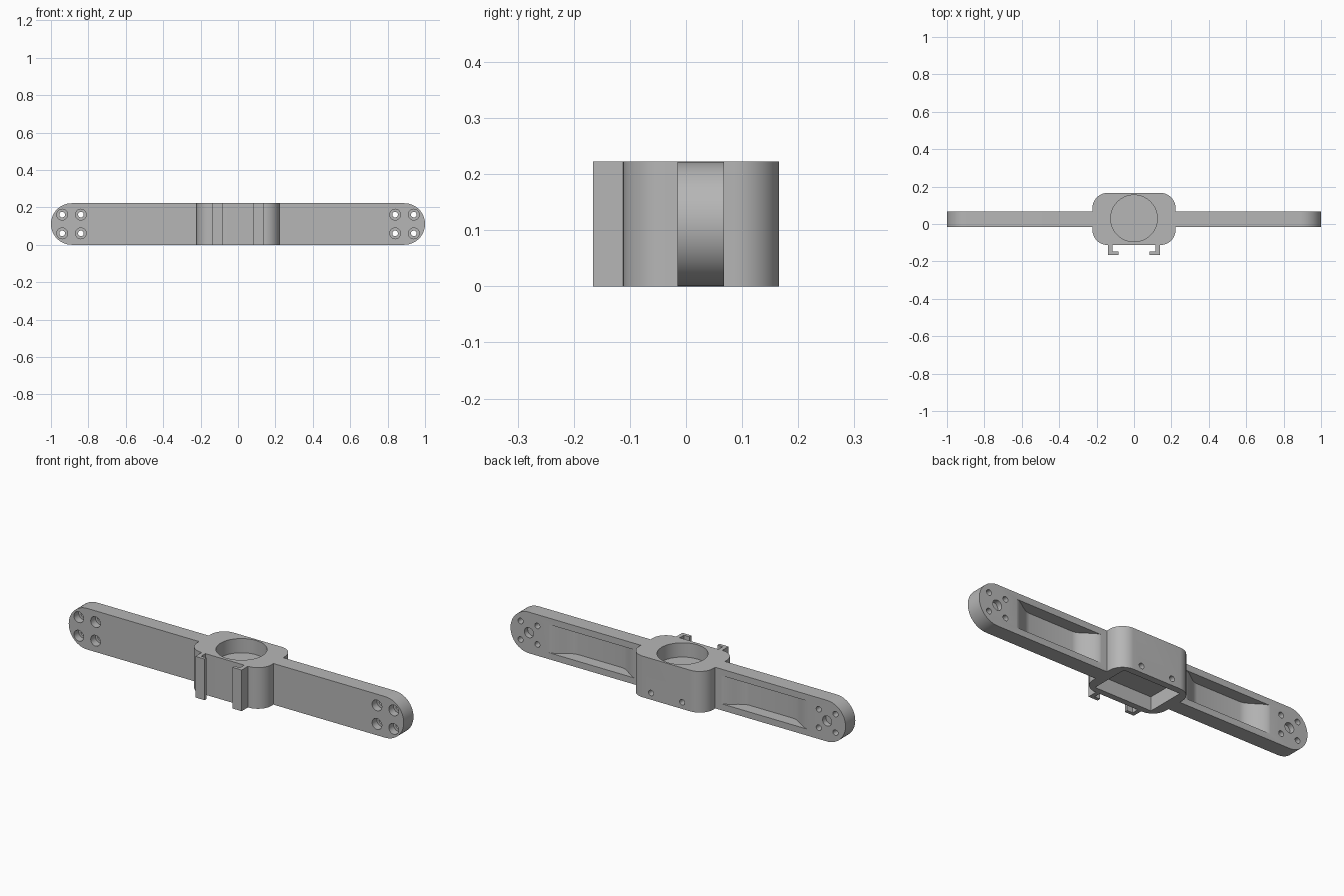
import bpy, bmesh, math
from mathutils import Vector

cube = bpy.data.objects.get("Cube")
if cube:
    bpy.data.objects.remove(cube, do_unlink=True)

grey = bpy.data.materials.new("plain grey")
grey.use_nodes = True
grey.diffuse_color = (0.47, 0.47, 0.47, 1)
grey.node_tree.nodes["Principled BSDF"].inputs["Base Color"].default_value = (0.47, 0.47, 0.47, 1)

HEIGHT = 0.222
MID = HEIGHT / 2
ARM_FRONT, ARM_BACK = -0.015, 0.068
HUB_FRONT, HUB_BACK = -0.112, 0.166


def prism(name, points, axis, low, high):
    """Extrude a flat outline along z (outline in x, y) or along y (outline in x, z)."""
    def place(a, b, t):
        return Vector((a, b, t)) if axis == "z" else Vector((a, t, b))
    bm = bmesh.new()
    face = bm.faces.new([bm.verts.new(place(a, b, low)) for a, b in points])
    new = bmesh.ops.extrude_face_region(bm, geom=[face])["geom"]
    verts = [v for v in new if isinstance(v, bmesh.types.BMVert)]
    bmesh.ops.translate(bm, verts=verts, vec=place(0, 0, high - low))
    bmesh.ops.recalc_face_normals(bm, faces=bm.faces)
    mesh = bpy.data.meshes.new(name)
    bm.to_mesh(mesh)
    bm.free()
    mesh.materials.append(grey)
    obj = bpy.data.objects.new(name, mesh)
    bpy.context.collection.objects.link(obj)
    return obj


def arc(cx, cy, r, start, end, n):
    angles = [math.radians(start + (end - start) * i / n) for i in range(n + 1)]
    return [(cx + r * math.cos(a), cy + r * math.sin(a)) for a in angles]


def circle(cx, cy, r):
    return arc(cx, cy, r, 0, 360, 40)[:-1]


def rectangle(x0, x1, y0, y1):
    return [(x0, y0), (x1, y0), (x1, y1), (x0, y1)]


def activate(obj):
    bpy.ops.object.select_all(action="DESELECT")
    obj.select_set(True)
    bpy.context.view_layer.objects.active = obj


def cut(obj, *cutters):
    activate(obj)
    for cutter in cutters:
        cutter.hide_render = True
        mod = obj.modifiers.new("cut", "BOOLEAN")
        mod.operation, mod.solver, mod.object = "DIFFERENCE", "EXACT", cutter
        bpy.ops.object.modifier_apply(modifier=mod.name)
        bpy.data.objects.remove(cutter, do_unlink=True)


def smooth(obj):
    activate(obj)
    bpy.ops.object.shade_smooth_by_angle(angle=math.radians(30))


# Central hub: rounded block, round bore above, rectangular pocket below
R = 0.08
hx, hy0, hy1 = 0.222 - R, HUB_FRONT + R, HUB_BACK - R
outline = (arc(hx, hy1, R, 0, 90, 16) + arc(-hx, hy1, R, 90, 180, 16)
           + arc(-hx, hy0, R, 180, 270, 16) + arc(hx, hy0, R, 270, 360, 16))
hub = prism("hub", outline, "z", 0, HEIGHT)
cut(hub,
    prism("bore_cutter", circle(0, 0.03, 0.125), "z", 0.145, 0.3),
    prism("pocket_cutter", rectangle(-0.17, 0.17, -0.08, 0.13), "z", -0.1, 0.075),
    *[prism("screw_cutter", circle(x, 0.036, 0.015), "y", 0.1, 0.2) for x in (-0.093, 0.093)])
smooth(hub)

# Arms with rounded tips, a ramped back channel and motor mount holes
for side, s in (("left", 1), ("right", -1)):
    tip = arc(1 - MID, MID, MID, -90, 90, 32)
    arm = prism(side + "_arm", [(s * x, z) for x, z in [(0.205, 0)] + tip + [(0.205, HEIGHT)]],
                "y", ARM_FRONT, ARM_BACK)

    # Channel floor eases down from the hub and back up near the tip
    floor = []
    steps = [i / 10 for i in range(11)]
    for x0, x1, rising in ((0.25, 0.38, False), (0.64, 0.78, True)):
        for t in steps:
            ease = t * t * (3 - 2 * t)
            depth = ease if rising else 1 - ease
            floor.append((s * (x0 + (x1 - x0) * t), 0.004 + (ARM_BACK + 0.001 - 0.004) * depth))
    channel = [(s * 0.25, 0.1)] + floor + [(s * 0.78, 0.1)]
    cutters = [prism("channel_cutter", channel, "z", 0.035, HEIGHT - 0.035),
               prism("shaft_cutter", circle(s * 0.89, MID, 0.027), "y", 0.04, 0.1)]
    for x in (0.84, 0.94):
        for z in (MID - 0.05, MID + 0.05):
            cutters.append(prism("head_cutter", circle(s * x, z, 0.029), "y", -0.1, 0.025))
            cutters.append(prism("hole_cutter", circle(s * x, z, 0.015), "y", -0.1, 0.1))
    cut(arm, *cutters)
    smooth(arm)

    # L-shaped rail on the front of the hub, foot turned inwards
    rail = [(0.138, HUB_FRONT + 0.005), (0.138, -0.166), (0.083, -0.166),
            (0.083, -0.148), (0.116, -0.148), (0.116, HUB_FRONT + 0.005)]
    prism(side + "_rail", [(s * x, y) for x, y in rail], "z", 0, HEIGHT)
